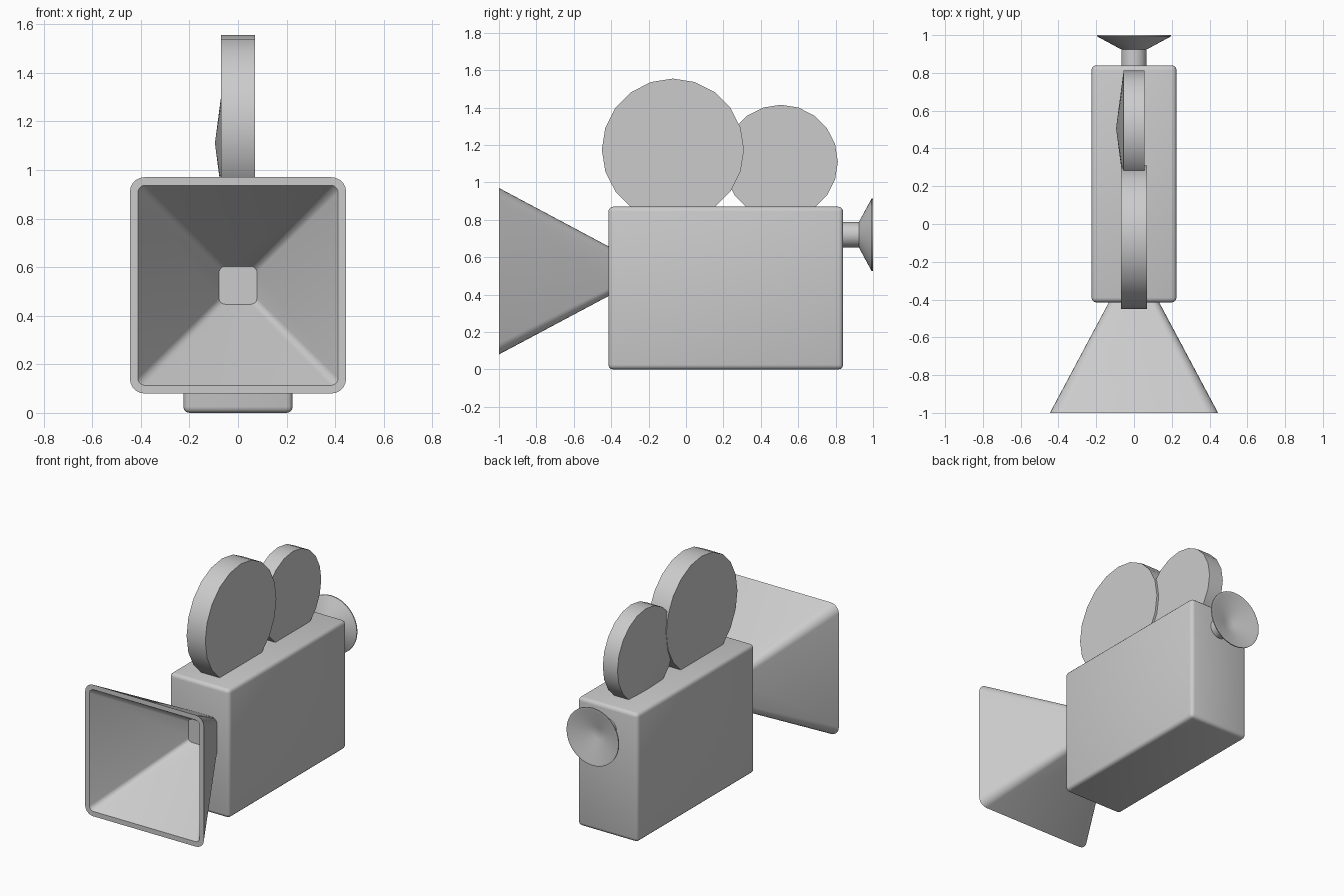
import bpy, bmesh, math
from math import sin, cos, pi

if "Cube" in bpy.data.objects:
    bpy.data.objects.remove(bpy.data.objects["Cube"])


def finish(bm, name, angle=30):
    bmesh.ops.recalc_face_normals(bm, faces=bm.faces)
    mesh = bpy.data.meshes.new(name)
    bm.to_mesh(mesh)
    bm.free()
    obj = bpy.data.objects.new(name, mesh)
    bpy.context.collection.objects.link(obj)
    bpy.ops.object.select_all(action='DESELECT')
    obj.select_set(True)
    bpy.context.view_layer.objects.active = obj
    bpy.ops.object.shade_smooth_by_angle(angle=math.radians(angle))
    return obj


def loft(name, rings):
    """Skin a closed solid through rings of equal vertex count."""
    bm = bmesh.new()
    loops = [[bm.verts.new(p) for p in ring] for ring in rings]
    n = len(loops[0])
    for a, b in zip(loops, loops[1:]):
        for i in range(n):
            j = (i + 1) % n
            bm.faces.new((a[i], a[j], b[j], b[i]))
    bm.faces.new(loops[0])
    bm.faces.new(loops[-1])
    return finish(bm, name)


def rounded_square(y, half, radius, zc, seg=5):
    pts = []
    for q, (sx, sz) in enumerate(((1, 1), (-1, 1), (-1, -1), (1, -1))):
        for k in range(seg + 1):
            a = pi / 2 * (q + k / seg)
            pts.append((sx * (half - radius) + radius * cos(a), y,
                        zc + sz * (half - radius) + radius * sin(a)))
    return pts


def circle_y(y, r, zc, n=32):
    return [(r * cos(2 * pi * i / n), y, zc + r * sin(2 * pi * i / n)) for i in range(n)]


def reel(name, yc, zc, r, half_width, peak=None, n=20):
    """Film reel across x, optionally with a shallow cone on its left face."""
    bm = bmesh.new()
    left, right = [[bm.verts.new((x, yc + r * cos(2 * pi * i / n), zc + r * sin(2 * pi * i / n)))
                    for i in range(n)] for x in (-half_width, half_width)]
    tip = bm.verts.new((peak, yc, zc)) if peak else None
    for i in range(n):
        j = (i + 1) % n
        bm.faces.new((left[i], left[j], right[j], right[i]))
        if tip:
            bm.faces.new((left[i], left[j], tip))
    if not tip:
        bm.faces.new(left)
    bm.faces.new(right)
    return finish(bm, name)


# Camera body with softened edges
bm = bmesh.new()
bmesh.ops.create_cube(bm, size=1)
for v in bm.verts:
    v.co = (v.co.x * 0.45, v.co.y * 1.255 + 0.2125, (v.co.z + 0.5) * 0.87)
bmesh.ops.bevel(bm, geom=bm.edges[:], offset=0.025, segments=3, profile=0.5, affect='EDGES')
finish(bm, "camera_body", 40)

# Hollow lens hood
loft("lens_hood", [rounded_square(-0.39, 0.12, 0.04, 0.525),
                   rounded_square(-1.0, 0.445, 0.06, 0.525),
                   rounded_square(-1.0, 0.412, 0.03, 0.525),
                   rounded_square(-0.42, 0.078, 0.025, 0.525)])

# Film reels
reel("front_reel", -0.07, 1.175, 0.38, 0.07)
reel("rear_reel", 0.507, 1.11, 0.305, 0.055, peak=-0.095)

# Eyepiece tube flaring into a hollow cup
profile = [(0.82, 0.067), (0.925, 0.067), (0.928, 0.075), (0.993, 0.195),
           (1.0, 0.195), (1.0, 0.18), (0.94, 0.04)]
loft("eyepiece", [circle_y(y, r, 0.72) for y, r in profile])
